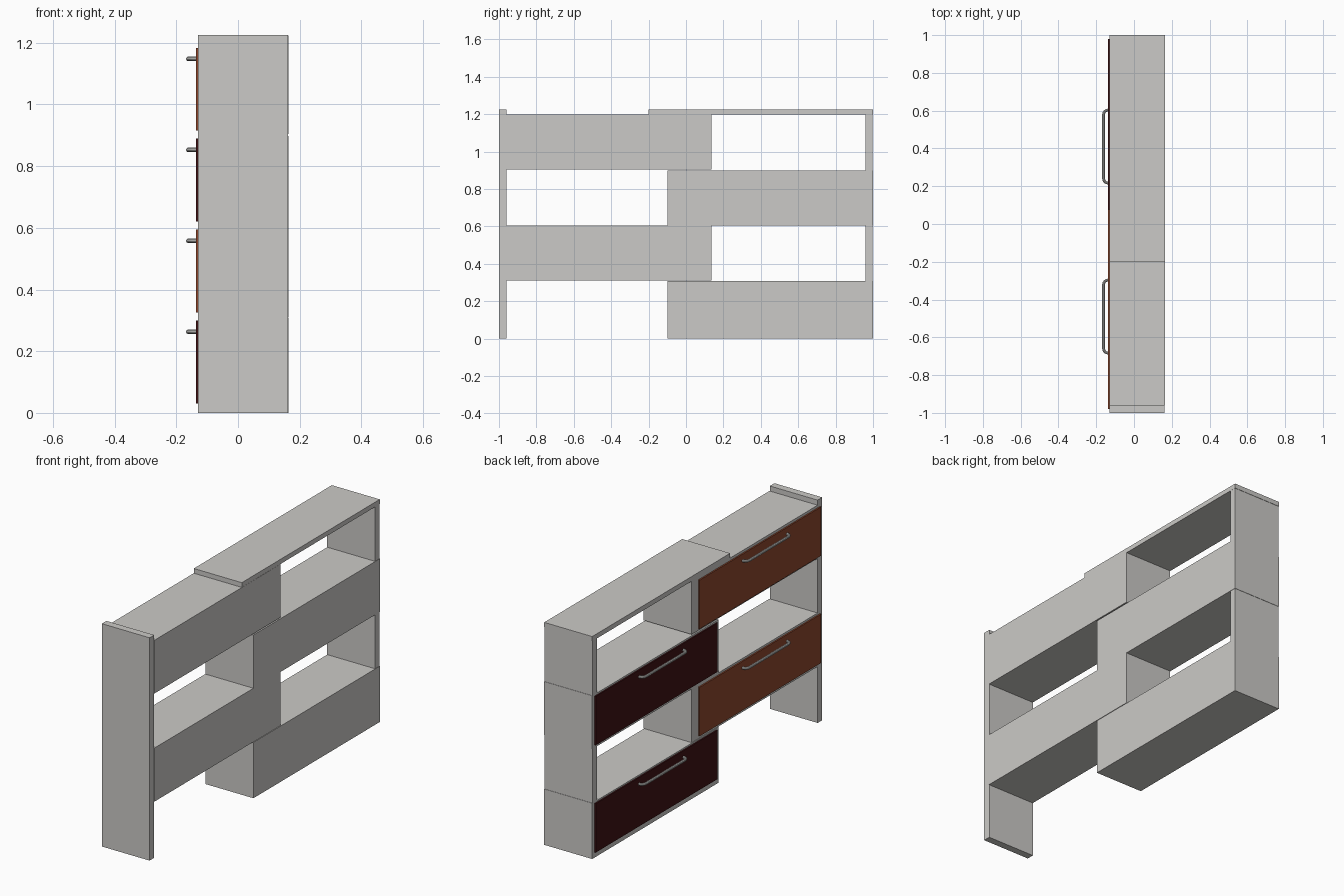
import bpy, bmesh, math

if "Cube" in bpy.data.objects:
    bpy.data.objects.remove(bpy.data.objects["Cube"])


def material(name, rgb):
    m = bpy.data.materials.new(name)
    m.diffuse_color = (*rgb, 1.0)
    m.use_nodes = True
    m.node_tree.nodes["Principled BSDF"].inputs["Base Color"].default_value = m.diffuse_color
    return m


GREY = material("light_grey", (0.6, 0.59, 0.57))
METAL = material("handle_grey", (0.6, 0.6, 0.58))
DARK = material("dark_maroon", (0.05, 0.006, 0.007))
ORANGE = material("rust_orange", (0.27, 0.062, 0.026))

FRONT, BACK = -0.129, 0.164   # body depth along x


def box(name, y0, y1, z0, z1, mat, x0=FRONT, x1=BACK):
    me = bpy.data.meshes.new(name)
    bm = bmesh.new()
    bmesh.ops.create_cube(bm, size=1)
    for v in bm.verts:
        v.co.x = x0 if v.co.x < 0 else x1
        v.co.y = y0 if v.co.y < 0 else y1
        v.co.z = z0 if v.co.z < 0 else z1
    bm.to_mesh(me)
    bm.free()
    me.materials.append(mat)
    ob = bpy.data.objects.new(name, me)
    bpy.context.collection.objects.link(ob)
    return ob


def handle(name, yc, zc):
    # Bar with rounded quarter-turn ends running into the drawer front
    half, r, bar_x = 0.193, 0.024, -0.161
    pts = [(FRONT, yc - half)]
    for sign in (-1, 1):
        arc = []
        for i in range(7):
            a = math.radians(15 * i)
            arc.append((bar_x + r * (1 - math.sin(a)),
                        yc + sign * (half - r + r * math.cos(a))))
        pts += arc if sign < 0 else arc[::-1]
    pts.append((FRONT, yc + half))
    cu = bpy.data.curves.new(name, 'CURVE')
    cu.dimensions = '3D'
    sp = cu.splines.new('POLY')
    sp.points.add(len(pts) - 1)
    for p, (x, y) in zip(sp.points, pts):
        p.co = (x, y, zc, 1)
    cu.bevel_depth = 0.0075
    cu.bevel_resolution = 3
    cu.materials.append(METAL)
    ob = bpy.data.objects.new(name, cu)
    bpy.context.collection.objects.link(ob)
    bpy.ops.object.select_all(action='DESELECT')
    bpy.context.view_layer.objects.active = ob
    ob.select_set(True)
    bpy.ops.object.convert(target='MESH')
    bpy.ops.object.shade_smooth_by_angle()


# Frame: tall side panel, top board, short side panels between the right blocks
box("tall_side_panel", -1.0, -0.96, 0, 1.226, GREY, x1=0.162)
box("top_board", -0.2, 1.0, 1.198, 1.224, GREY, x1=0.163)
box("upper_side_panel", 0.96, 0.998, 0.896, 1.198, GREY, x1=0.162)
box("lower_side_panel", 0.96, 0.998, 0.306, 0.605, GREY, x1=0.162)

# Staggered drawer cabinets, from bottom to top
levels = [(0.0, 0.307), (0.31, 0.605), (0.605, 0.898), (0.905, 1.198)]
for i, (z0, z1) in enumerate(levels):
    right = i % 2 == 0
    y0, y1 = (-0.1, 1.0) if right else (-0.96, 0.135)
    box(f"cabinet_{i + 1}", y0, y1, z0, z1, GREY)
    d0, d1 = (-0.08, 0.98) if right else (-0.98, 0.077)
    zb = 0.03 + 0.295 * i
    box(f"drawer_front_{i + 1}", d0, d1, zb, zb + 0.269,
        DARK if right else ORANGE, x0=-0.137, x1=FRONT)
    handle(f"drawer_handle_{i + 1}", 0.41 if right else -0.49, zb + 0.233)
